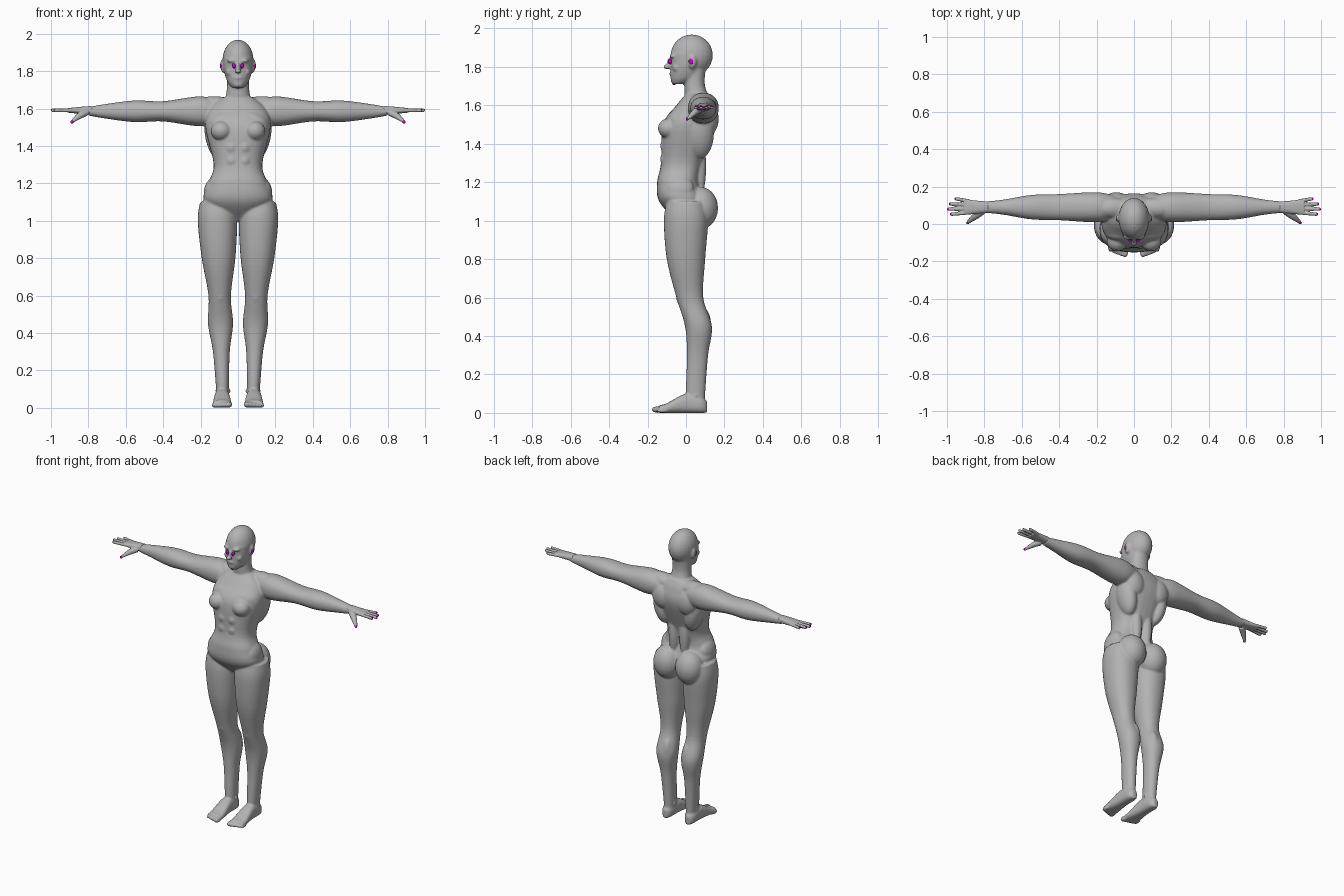
import bpy
import bmesh
from math import cos, sin, pi, copysign
from mathutils import Vector, Matrix

cube = bpy.data.objects.get("Cube")
if cube:
    bpy.data.objects.remove(cube, do_unlink=True)

ALONG_X, ALONG_Y, ALONG_Z = Matrix.Identity(3)


def make_material(name, red, green, blue):
    material = bpy.data.materials.new(name)
    material.use_nodes = True
    material.diffuse_color = (red, green, blue, 1)
    shader = material.node_tree.nodes["Principled BSDF"]
    shader.inputs["Base Color"].default_value = material.diffuse_color
    return material


body_grey = make_material("body grey", red=.45, green=.45, blue=.45)
accent_magenta = make_material("accent magenta", red=.6, green=0, blue=.6)


def smooth_sections(rows, steps=6):
    """Add in-between sections with an eased curve through the given ones."""
    rows = [Vector(row) for row in rows]
    padded = [rows[0]] + rows + [rows[-1]]
    result = []
    for before, start, end, after in zip(padded, padded[1:], padded[2:], padded[3:]):
        leave, arrive = (end - before) / 2, (after - start) / 2
        for step in range(steps):
            t = step / steps
            ease = t * t * (3 - 2 * t)
            result.append(start.lerp(end, ease)
                          + leave * (t * (1 - t) ** 2) - arrive * (t * t * (1 - t)))
    return result + [rows[-1]]


def rounded(value, power):
    return copysign(abs(value) ** (2 / power), value)


def loft(shape, rows, across, up, power=2.2, sides=32):
    """Closed skin through sections of (x, y, z, radius across, radius up)."""
    rings = []
    for x, y, z, wide, high in smooth_sections(rows):
        ring = []
        for side in range(sides):
            angle = 2 * pi * side / sides
            offset = (across * wide * rounded(cos(angle), power)
                      + up * high * rounded(sin(angle), power))
            ring.append(shape.verts.new(Vector((x, y, z)) + offset))
        rings.append(ring)
    for ring, following in zip(rings, rings[1:]):
        for side in range(sides):
            beside = side - 1
            shape.faces.new((ring[beside], ring[side], following[side], following[beside]))
    shape.faces.new(rings[0])
    shape.faces.new(rings[-1])


def ball(shape, at, size, tilt=0):
    """Ellipsoid, turned about the y axis by tilt."""
    placement = (Matrix.Translation(at) @ Matrix.Rotation(tilt, 4, "Y")
                 @ Matrix.Diagonal((*size, 1)))
    bmesh.ops.create_uvsphere(shape, u_segments=24, v_segments=14, radius=1, matrix=placement)


def finish(shape, name, material, voxel=None, smoothing=0):
    """Make a mirrored object, optionally fused into one skin."""
    bmesh.ops.recalc_face_normals(shape, faces=shape.faces)
    for face in shape.faces:
        face.smooth = True
    mesh = bpy.data.meshes.new(name)
    shape.to_mesh(mesh)
    shape.free()
    mesh.materials.append(material)
    part = bpy.data.objects.new(name, mesh)
    bpy.context.collection.objects.link(part)
    mirror = part.modifiers.new("Mirror", "MIRROR")
    mirror.use_mirror_merge = False
    if voxel:
        fuse = part.modifiers.new("Fuse", "REMESH")
        fuse.mode = "VOXEL"
        fuse.voxel_size = voxel
        fuse.use_smooth_shade = True
        soften = part.modifiers.new("Soften", "SMOOTH")
        soften.iterations = smoothing


def small_ball_pair(name, at, size, tilt=0):
    """Separate magenta detail, mirrored to the other side."""
    shape = bmesh.new()
    ball(shape, at, size, tilt)
    finish(shape, name, accent_magenta)


body = bmesh.new()

# Torso: height, depth position, half width, half depth
torso = [(1, 0, .05, .05), (1.1, -.02, .18, .12), (1.2, -.04, .16, .11),
         (1.3, -.02, .13, .11), (1.5, .02, .175, .14), (1.6, .05, .15, .1),
         (1.66, .06, .08, .06)]
loft(body, [(0, y, z, wide, deep) for z, y, wide, deep in torso],
     across=ALONG_X, up=ALONG_Y, power=2.4)

# Neck, jaw and skull
neck = [(1.6, .07, .08), (1.7, .045, .06), (1.8, .05, .06)]
loft(body, [(0, y, z, wide, .9 * wide) for z, y, wide in neck], across=ALONG_X, up=ALONG_Y)
jaw = [(1.71, -.045, .03, .02), (1.74, -.01, .055, .07), (1.8, .01, .075, .09),
       (1.87, .02, .08, .1)]
loft(body, [(0, y, z, wide, deep) for z, y, wide, deep in jaw],
     across=ALONG_X, up=ALONG_Y)
ball(body, at=(0, .03, 1.86), size=(.083, .11, .108))

# Face: nose bridge, nose tip, lips, chin, brow, cheek and ear
ball(body, at=(0, -.08, 1.82), size=(.012, .02, .03))
ball(body, at=(0, -.1, 1.8), size=(.017, .017, .013))
ball(body, at=(0, -.075, 1.765), size=(.025, .012, .01))
ball(body, at=(0, -.06, 1.73), size=(.03, .02, .02))
ball(body, at=(.03, -.07, 1.855), size=(.03, .016, .01))
ball(body, at=(.045, -.05, 1.795), size=(.02, .02, .02))
ball(body, at=(.083, .033, 1.825), size=(.011, .022, .035), tilt=.1)

# Arm: distance from the centre, half depth, half height
arm = [(.1, .06, .05), (.2, .08, .08), (.4, .07, .054), (.55, .065, .058),
       (.7, .04, .04), (.8, .03, .023)]
loft(body, [(x, .09, 1.585, deep, high) for x, deep, high in arm],
     across=ALONG_Y, up=ALONG_Z)

# Leg: height, depth position, half width, half depth; it leans out towards the hip
leg = [(1.1, 0, .09, .1), (1, 0, .105, .115), (.8, 0, .09, .1), (.6, .02, .06, .07),
       (.45, .065, .067, .07), (.3, .06, .045, .055), (.1, .05, .034, .05),
       (.03, .06, .03, .04)]
loft(body, [(.08 + .03 * z, y, z, wide, deep) for z, y, wide, deep in leg],
     across=ALONG_X, up=ALONG_Y)

# Foot resting on the floor, with toes that shrink outwards
foot = [(.11, .03, .015), (.08, .04, .035), (0, .05, .04), (-.1, .025, .05),
        (-.14, .02, .05)]
loft(body, [(.085, y, z, wide, z) for y, z, wide in foot],
     across=ALONG_X, up=ALONG_Z, power=2.6)
for toe in range(5):
    radius = .017 - toe * .0015
    ball(body, at=(.048 + toe * .02, -.15 + toe * .007, radius), size=(radius, .03, radius))

# Front muscles: breast, upper chest, hip, kneecap and abdominal blocks
ball(body, at=(.09, -.09, 1.48), size=(.056, .056, .052))
ball(body, at=(.08, -.04, 1.53), size=(.08, .05, .05), tilt=.3)
ball(body, at=(.145, -.03, 1.17), size=(.035, .07, .06), tilt=-.3)
ball(body, at=(.095, -.02, .6), size=(.035, .03, .045))
for row in range(4):
    ball(body, at=(.035, -.1, 1.18 + row * .07), size=(.035, .034, .04))

# Back muscles: buttock, shoulder slope, shoulder blade, side, loin and calf
ball(body, at=(.083, .075, 1.065), size=(.092, .092, .11))
ball(body, at=(.11, .085, 1.615), size=(.11, .055, .05), tilt=-.1)
ball(body, at=(.095, .12, 1.53), size=(.07, .05, .085), tilt=.2)
ball(body, at=(.12, .07, 1.45), size=(.055, .075, .13), tilt=.2)
ball(body, at=(.04, .07, 1.28), size=(.035, .035, .16))
ball(body, at=(.075, .085, .45), size=(.037, .047, .1))

# Ankle bones
ball(body, at=(.08, .05, .09), size=(.042, .018, .018))

finish(body, "body", body_grey, voxel=.006, smoothing=6)

# Palm: distance from the centre, half width, half thickness
hands = bmesh.new()
nails = bmesh.new()
palm = [(.78, .03, .023), (.83, .034, .02), (.91, .042, .012)]
loft(hands, [(x, .09, 1.59, wide, thick) for x, wide, thick in palm],
     across=ALONG_Y, up=ALONG_Z, power=2.5)

# Fingers fanning out from the palm, each with a nail
thickness = .0095
for finger, reach in enumerate((.975, .99, .98, .95)):
    root = .06 + finger * .021
    tip = .094 + (root - .092) * 1.3
    loft(hands, [(.88, root, 1.59, thickness, thickness), (reach, tip, 1.59, thickness, thickness)],
         across=ALONG_Y, up=ALONG_Z, power=2, sides=16)
    ball(hands, at=(reach, tip, 1.59), size=[thickness] * 3)
    ball(nails, at=(reach + .003, tip, 1.594), size=(.007, .007, .005))

# Thumb pointing forwards and down
thumb = [(.81, .07, 1.58, .02), (.85, .04, 1.56, .018), (.89, .007, 1.528, .008)]
loft(hands, [(*place, radius, radius) for *place, radius in thumb],
     across=(ALONG_X + ALONG_Y).normalized(), up=ALONG_Z, power=2, sides=16)
ball(nails, at=(.888, .006, 1.528), size=(.009, .007, .008))

finish(hands, "hands", body_grey, voxel=.0035, smoothing=2)
finish(nails, "nails", accent_magenta)

# Eyes, ear hollows and the spot under the chin
small_ball_pair("eyes", at=(.022, -.083, 1.828), size=(.009, .011, .014), tilt=.2)
small_ball_pair("ear_hollows", at=(.087, .027, 1.828), size=(.01, .013, .018))
small_ball_pair("chin_spot", at=(0, -.062, 1.712), size=(.009, .01, .006))
